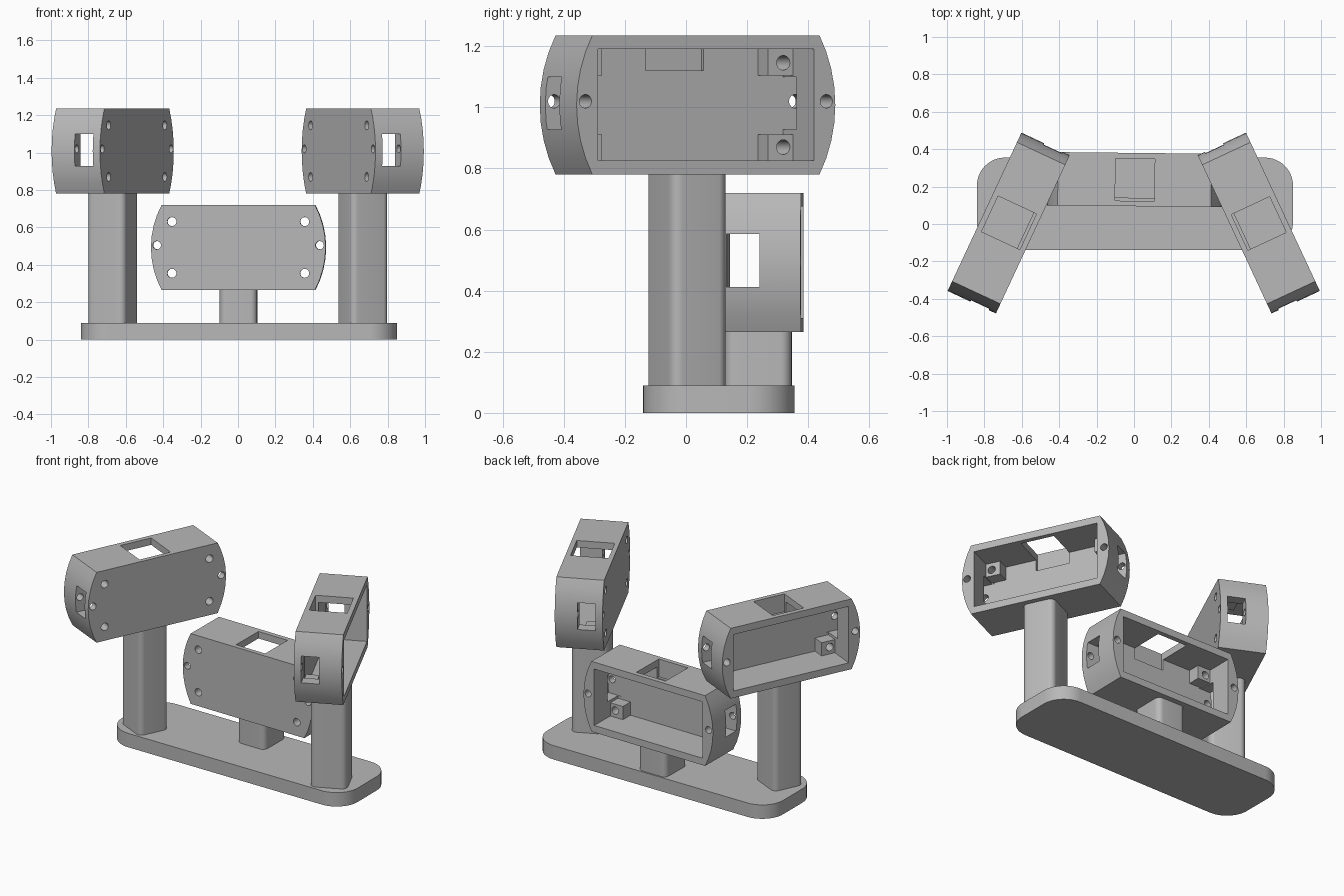
import bpy, bmesh
from math import radians, sin, cos, pi, asin

cube = bpy.data.objects.get("Cube")
if cube:
    bpy.data.objects.remove(cube, do_unlink=True)

# Single matte grey
grey = bpy.data.materials.new("plain_grey")
grey.use_nodes = True
COL = (0.48, 0.48, 0.48, 1)
grey.diffuse_color = COL
grey.node_tree.nodes["Principled BSDF"].inputs["Base Color"].default_value = COL


def add_object(name, mesh):
    ob = bpy.data.objects.new(name, mesh)
    bpy.context.scene.collection.objects.link(ob)
    return ob


def prism(name, pts, depth):
    """Extrude a closed list of 3D points along the depth vector."""
    bm = bmesh.new()
    face = bm.faces.new([bm.verts.new(p) for p in pts])
    ext = bmesh.ops.extrude_face_region(bm, geom=[face])
    bmesh.ops.translate(bm, vec=depth, verts=[v for v in ext["geom"] if isinstance(v, bmesh.types.BMVert)])
    bmesh.ops.recalc_face_normals(bm, faces=bm.faces)
    mesh = bpy.data.meshes.new(name)
    bm.to_mesh(mesh)
    bm.free()
    mesh.materials.append(grey)
    return add_object(name, mesh)


def box(name, x, y, z):
    pts = [(x[0], y[0], z[0]), (x[1], y[0], z[0]), (x[1], y[1], z[0]), (x[0], y[1], z[0])]
    return prism(name, pts, (0, 0, z[1] - z[0]))


def hole(x, z, r=0.024, n=24):
    pts = [(x + r * cos(2 * pi * i / n), -0.3, z + r * sin(2 * pi * i / n)) for i in range(n)]
    return prism("hole_cutter", pts, (0, 0.6, 0))


def rounded_slab(name, w, d, h, r, n=8):
    pts = []
    for k, (sx, sy) in enumerate([(1, 1), (-1, 1), (-1, -1), (1, -1)]):
        for i in range(n + 1):
            a = (k + i / n) * pi / 2
            pts.append((sx * (w / 2 - r) + r * cos(a), sy * (d / 2 - r) + r * sin(a), 0))
    return prism(name, pts, (0, 0, h))


def smooth(ob):
    bpy.ops.object.select_all(action="DESELECT")
    ob.select_set(True)
    bpy.context.view_layer.objects.active = ob
    bpy.ops.object.shade_smooth_by_angle(angle=radians(25))


# Housing shell: flat top and bottom, bowed ends
HW, HD, HH, BOW = 0.467, 0.1425, 0.2275, 0.057
R = (HH ** 2 + BOW ** 2) / (2 * BOW)
span = asin(HH / R)
arc = [(HW - R + R * cos(a), R * sin(a)) for a in (span * (i / 4 - 1) for i in range(9))]
outline = arc + [(-x, -z) for x, z in arc]
shell = prism("housing_shell", [(x, -HD, z) for x, z in outline], (0, 2 * HD, 0))

# Cavity open to the back, then corner bosses, windows and screw holes
steps = [("DIFFERENCE", box("cavity", (-0.39, 0.39), (-0.0975, 0.3), (-0.1825, 0.1825)))]
for sx in (-1, 1):
    for sz in (-1, 1):
        boss = box("boss", sorted((sx * 0.3, sx * 0.4)), (-0.12, -0.02), sorted((sz * 0.097, sz * 0.2)))
        steps.append(("UNION", boss))
steps.append(("DIFFERENCE", box("top_window", (-0.103, 0.107), (-0.114, 0.112), (0.112, 0.4))))
for sx in (-1, 1):
    steps.append(("DIFFERENCE", box("end_window", sorted((sx * 0.37, sx * 0.6)), (-0.1, 0.008), (-0.08, 0.092))))
    steps.append(("DIFFERENCE", hole(sx * 0.435, 0.012, 0.022)))
    for sz in (-1, 1):
        steps.append(("DIFFERENCE", hole(sx * 0.355, sz * 0.138)))
for op, tool in steps:
    mod = shell.modifiers.new(tool.name, "BOOLEAN")
    mod.operation, mod.object, mod.solver = op, tool, "EXACT"
bpy.context.view_layer.update()
housing_mesh = bpy.data.meshes.new_from_object(
    shell.evaluated_get(bpy.context.evaluated_depsgraph_get()))
for ob in [shell] + [tool for _, tool in steps]:
    bpy.data.objects.remove(ob, do_unlink=True)

# Base plate
base = rounded_slab("base_plate", 1.69, 0.495, 0.09, 0.15, 12)
base.location = (0.005, 0.1075, 0)
smooth(base)

# Three housings, each on its own post
for side, x, y, z, yaw in [("right", -0.67, 0.005, 1.0075, 65),
                           ("middle", 0.003, 0.2375, 0.4925, -0.6),
                           ("left", 0.667, 0.005, 1.0075, -65)]:
    housing = add_object(side + "_housing", housing_mesh.copy())
    housing.location = (x, y, z)
    post = rounded_slab(side + "_post", 0.2, 0.22, z - HH - 0.08 + 0.01, 0.035)
    post.location = (x, y - 0.002, 0.08)
    for ob in (housing, post):
        ob.rotation_euler.z = radians(yaw)
        smooth(ob)
